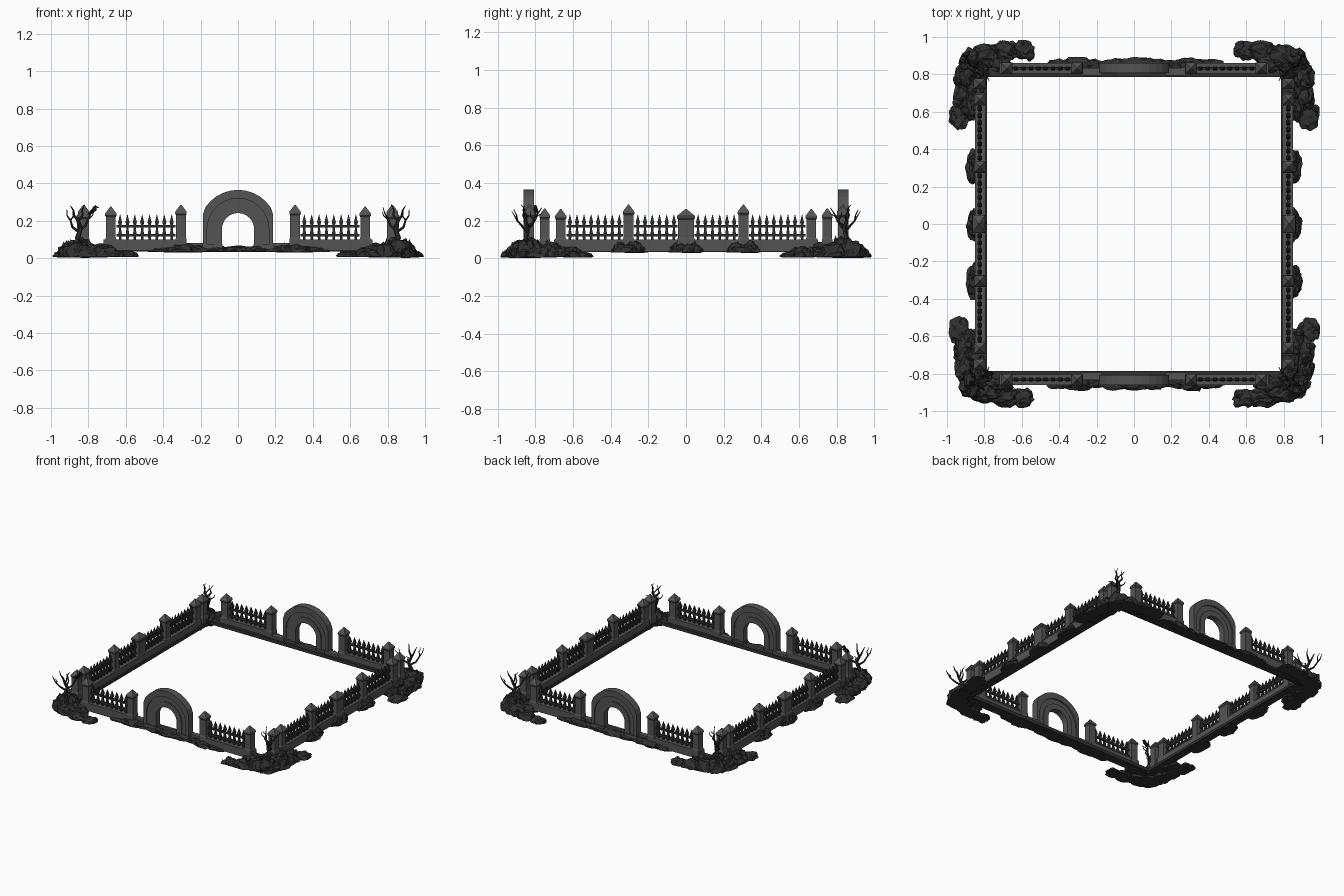
import bpy, bmesh, math, random
from mathutils import Vector, noise

if "Cube" in bpy.data.objects:
    bpy.data.objects.remove(bpy.data.objects["Cube"])

random.seed(4)

def mat(name, r, g, b):
    m = bpy.data.materials.new(name)
    m.diffuse_color = (r, g, b, 1)
    m.use_nodes = True
    m.node_tree.nodes["Principled BSDF"].inputs["Base Color"].default_value = m.diffuse_color
    return m

STONE = mat("grey_stone", .088, .088, .088)
SOIL = mat("dark_rock", .03, .03, .03)
IRON = mat("black_iron", .026, .026, .026)
BARK = mat("dead_bark", .022, .022, .022)
FEATHER = mat("black_feather", .012, .012, .012)

def finish(bm, name, material):
    bmesh.ops.recalc_face_normals(bm, faces=bm.faces)
    me = bpy.data.meshes.new(name)
    bm.to_mesh(me)
    bm.free()
    me.materials.append(material)
    ob = bpy.data.objects.new(name, me)
    bpy.context.collection.objects.link(ob)
    return ob

def loft(bm, rings):
    """Bridge a list of point loops and cap both ends."""
    vs = [[bm.verts.new(p) for p in r] for r in rings]
    n = len(vs[0])
    for a, b in zip(vs, vs[1:]):
        for i in range(n):
            j = (i + 1) % n
            bm.faces.new((a[i], a[j], b[j], b[i]))
    bm.faces.new(vs[0])
    bm.faces.new(vs[-1])

def stack(bm, x, y, levels):
    """Square-section column: levels are (z, half x, half y)."""
    loft(bm, [[(x - a, y - b, z), (x + a, y - b, z), (x + a, y + b, z), (x - a, y + b, z)]
              for z, a, b in levels])

def box(bm, x0, x1, y0, y1, z0, z1):
    stack(bm, (x0 + x1) / 2, (y0 + y1) / 2,
          [(z, abs(x1 - x0) / 2, abs(y1 - y0) / 2) for z in (z0, z1)])

def tube(bm, pts, r0, r1, sides=5):
    pts = [Vector(p) for p in pts]
    rings = []
    for i, p in enumerate(pts):
        t = (pts[min(i + 1, len(pts) - 1)] - pts[max(i - 1, 0)]).normalized()
        u = t.cross(Vector((.31, .95, .1))).normalized()
        v = t.cross(u)
        r = r0 + (r1 - r0) * i / (len(pts) - 1)
        rings.append([p + r * (math.cos(k * math.tau / sides) * u + math.sin(k * math.tau / sides) * v)
                      for k in range(sides)])
    loft(bm, rings)

def lump(bm, x, y, z0, rx, ry, h, sub=3):
    """Rough half-buried rock; never intrudes on the open square inside."""
    off = Vector((random.uniform(-50, 50), random.uniform(-50, 50), 0))
    for v in bmesh.ops.create_icosphere(bm, subdivisions=sub, radius=1)["verts"]:
        d = v.co.copy()
        k = .9 + .28 * noise.noise(d * 2 + off) + .2 * noise.noise(d * 5 + off)
        px, py = x + d.x * rx * k, y + d.y * ry * k
        pz = z0 + max(d.z * k, -.08) * h
        if abs(px) < .785 and abs(py) < .785:
            if abs(y) > abs(x):
                py = math.copysign(.785, y)
            else:
                px = math.copysign(.785, x)
        v.co = (max(-1, min(1, px)), max(-.985, min(.985, py)), max(0, pz))

# corner rock heaps: (x, y, base z, half x, half y, height)
HEAP = [(.595, .93, .008, .065, .055, .03), (.69, .925, .01, .085, .06, .045),
        (.79, .90, .01, .09, .065, .07), (.86, .86, .01, .08, .085, .095),
        (.90, .78, .01, .065, .09, .075), (.915, .68, .01, .055, .085, .05),
        (.935, .57, .008, .06, .075, .03), (.83, .82, .03, .06, .06, .085),
        (.84, .72, .03, .055, .08, .06), (.73, .85, .03, .09, .05, .05),
        (.87, .62, .02, .045, .07, .045)]
for sx in (-1, 1):
    for sy in (-1, 1):
        bm = bmesh.new()
        for x, y, z, a, b, h in HEAP:
            lump(bm, sx * x, sy * y, z, a, b, h)
            for _ in range(3):
                lump(bm, sx * (x + random.uniform(-.6, .6) * a), sy * (y + random.uniform(-.6, .6) * b),
                     z, .03, .03, h * random.uniform(.8, 1.1), 2)
        finish(bm, "corner_rock_heap", SOIL)

# rock mounds along the four sides
for s in (-1, 1):
    bm = bmesh.new()
    for x, a, out, h in [(0, .14, .05, .03), (.1, .09, .045, .03), (.22, .09, .035, .035),
                         (.3, .1, .05, .045), (.4, .09, .04, .03)]:
        for sx in ((-1, 1) if x else (1,)):
            lump(bm, sx * x, s * .845, .035, a, out, h)
    finish(bm, "front_back_rock_mounds", SOIL)
    bm = bmesh.new()
    for y in (-.305, 0, .305):
        lump(bm, s * .845, y, .035, .055, .1, .05)
        lump(bm, s * .85, y + .03, .035, .04, .05, .065)
        lump(bm, s * .85, y - .04, .035, .04, .05, .055)
    finish(bm, "side_rock_mounds", SOIL)

# ground strips and low stone walls under the fence
strip, wall = bmesh.new(), bmesh.new()
for s in (-1, 1):
    box(strip, -.82, .82, s * .785, s * .838, .035, .06)
    box(strip, s * .785, s * .845, -.82, .82, .035, .055)
    box(wall, s * .795, s * .85, -.7, .7, .04, .10)
    for t in (-1, 1):
        box(wall, t * .28, t * .72, s * .805, s * .86, .04, .10)
        box(wall, t * .17, t * .285, s * .795, s * .835, .04, .08)
finish(strip, "ground_strip", SOIL)
finish(wall, "low_wall", STONE)

# pointed stone posts
def post(bm, x, y, top, a=.026, b=.026):
    stack(bm, x, y, [(.04, a + .004, b + .004), (.10, a + .004, b + .004), (.11, a, b),
                     (top - .055, a, b), (top - .048, a + .005, b + .005),
                     (top - .036, a + .004, b + .004), (top, .003, .003)])

bm = bmesh.new()
for s in (-1, 1):
    for t in (-1, 1):
        post(bm, t * .305, s * .832, .285)
        post(bm, t * .68, s * .832, .275)
        post(bm, s * .825, t * .305, .285)
        post(bm, s * .825, t * .665, .262)
        post(bm, s * .825, t * .75, .265, .028, .024)
    post(bm, s * .83, 0, .262, .03, .043)
finish(bm, "stone_posts", STONE)

# iron fence panels: two rails and spear-topped pickets
def panel(bm, start, end, place, count):
    for z in (.122, .170):
        a, b = place(start, -.007), place(end, .007)
        box(bm, min(a[0], b[0]), max(a[0], b[0]), min(a[1], b[1]), max(a[1], b[1]), z - .007, z + .007)
    for i in range(count):
        x, y = place(start + (end - start) * (i + .5) / count, 0)
        stack(bm, x, y, [(z, w, w) for z, w in
              [(.095, .006), (.135, .009), (.15, .006), (.175, .006), (.193, .011), (.202, .008), (.232, .001)]])

bm = bmesh.new()
for s in (-1, 1):
    for t in (-1, 1):
        panel(bm, t * .335, t * .65, lambda u, w: (u, s * .832 + w), 8)
        panel(bm, t * .335, t * .635, lambda u, w: (s * .825 + w, u), 8)
        panel(bm, t * .045, t * .275, lambda u, w: (s * .825 + w, u), 6)
finish(bm, "iron_fence", IRON)

# stepped stone arches at front and back
def arch_ring(bm, yc, r0, r1, half, clip=9):
    n, cz, prof = 16, .155, []
    for r in (r0, r1):
        pts = [(r * math.cos(math.pi * i / n), cz + r * math.sin(math.pi * i / n)) for i in range(n + 1)]
        pts = [(max(-clip, min(clip, x)), z) for x, z in pts]
        prof.append([(pts[0][0], .045)] + pts + [(pts[-1][0], .045)])
    loft(bm, [[(xi, yc - half, zi), (xo, yc - half, zo), (xo, yc + half, zo), (xi, yc + half, zi)]
              for (xi, zi), (xo, zo) in zip(*prof)])

for s in (-1, 1):
    bm = bmesh.new()
    arch_ring(bm, s * .835, .165, .21, .027, .187)
    arch_ring(bm, s * .835, .124, .168, .017)
    arch_ring(bm, s * .835, .086, .127, .024)
    for t in (-1, 1):
        box(bm, t * .084, t * .19, s * .835 - .03, s * .835 + .03, .045, .075)
    finish(bm, "stone_arch", STONE)

# gnarled dead trees in the corners: branches as offsets (outward x, outward y, z)
BRANCHES = [([(0, 0, .05), (.012, .006, .11), (-.004, -.005, .16), (.01, .008, .20)], .017, .010),
            ([(.01, .008, .20), (.03, .0, .225), (.035, .02, .255), (.05, .015, .28)], .009, .002),
            ([(.01, .008, .20), (-.015, .02, .23), (-.012, .01, .26), (-.025, .03, .285)], .008, .002),
            ([(.005, 0, .14), (.04, .02, .165), (.05, .05, .20), (.07, .055, .23), (.07, .07, .26)], .008, .002),
            ([(0, 0, .15), (-.03, -.025, .175), (-.045, -.04, .215), (-.06, -.06, .24), (-.07, -.08, .27)], .008, .002),
            ([(.0, 0, .17), (.01, -.04, .195), (.03, -.055, .225), (.03, -.08, .24)], .006, .0015),
            ([(-.04, -.035, .205), (-.065, -.02, .225), (-.075, -.02, .25)], .005, .0015),
            ([(.052, .05, .20), (.035, .065, .225), (.04, .08, .25)], .005, .0015),
            ([(.0, 0, .10), (.04, .03, .08), (.06, .05, .06)], .012, .004),
            ([(.0, 0, .10), (-.03, .03, .085), (-.05, .045, .06)], .012, .004)]
for sx in (-1, 1):
    for sy in (-1, 1):
        bm = bmesh.new()
        for pts, r0, r1 in BRANCHES:
            tube(bm, [(sx * (.845 + a), sy * (.845 + b), z) for a, b, z in pts], r0, r1)
        finish(bm, "dead_tree", BARK)

# small bird perched on the front left tree
bm = bmesh.new()
cx, cy = -.775, -.80
tube(bm, [(cx - .022, cy, .232), (cx - .01, cy, .242), (cx + .003, cy, .255), (cx + .012, cy, .266)], .005, .012, 7)
tube(bm, [(cx + .006, cy, .262), (cx + .012, cy, .274), (cx + .016, cy, .28)], .012, .006, 7)
tube(bm, [(cx + .014, cy, .274), (cx + .032, cy, .270)], .005, .001)
for t in (-1, 1):
    tube(bm, [(cx - .002, cy + t * .009, .258), (cx - .018, cy + t * .012, .246), (cx - .03, cy + t * .01, .23)], .007, .002)
tube(bm, [(cx, cy, .25), (cx, cy, .232)], .003, .002)
finish(bm, "perched_bird", FEATHER)
